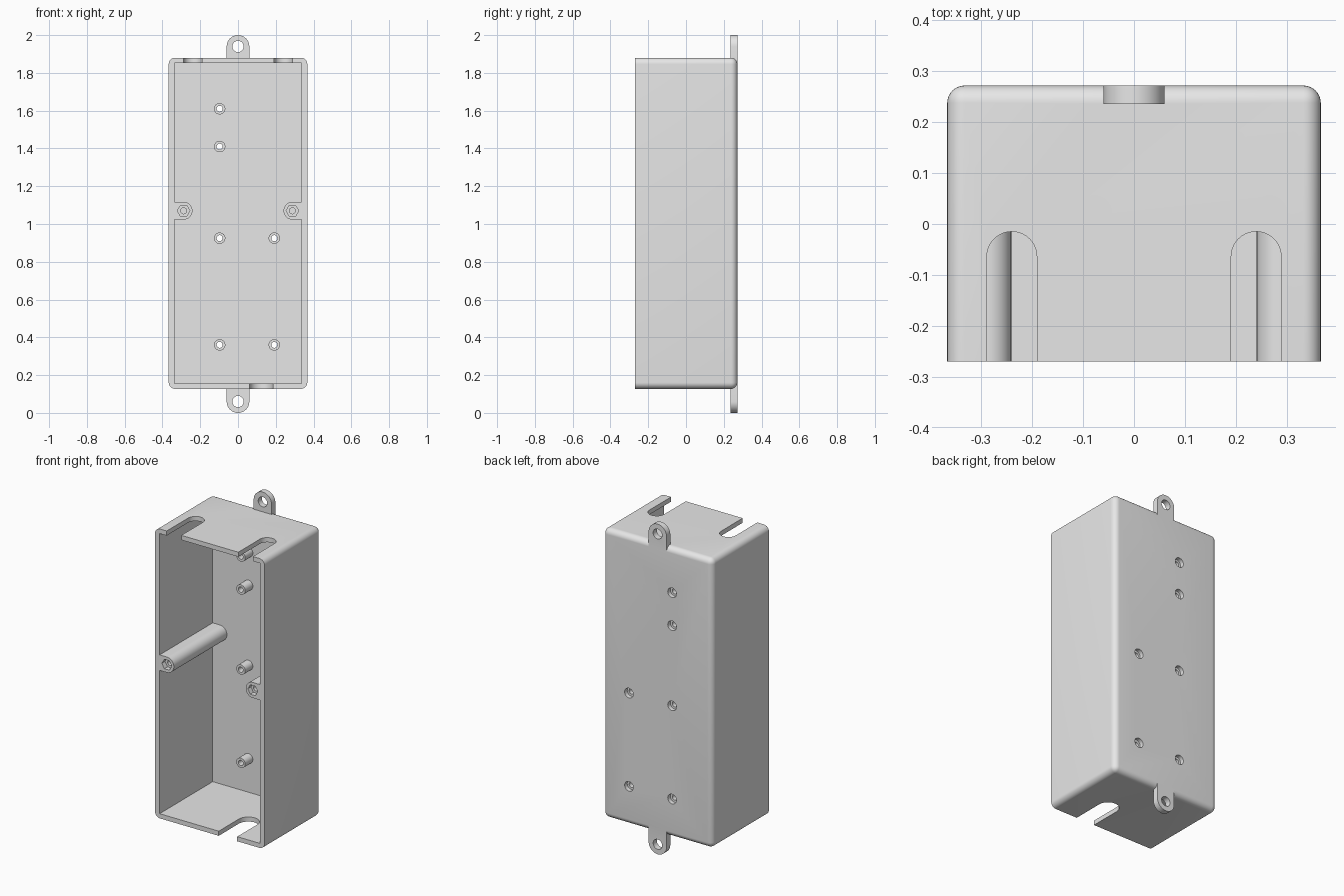
import bpy, bmesh, math

cube = bpy.data.objects.get("Cube")
if cube:
    bpy.data.objects.remove(cube, do_unlink=True)

# Main dimensions
HALF_W, FRONT, BACK = 0.367, -0.27, 0.272
BOTTOM, TOP = 0.127, 1.88
WALL, FLOOR = 0.031, 0.238


def make(name, bm):
    bmesh.ops.recalc_face_normals(bm, faces=bm.faces)
    mesh = bpy.data.meshes.new(name)
    bm.to_mesh(mesh)
    bm.free()
    obj = bpy.data.objects.new(name, mesh)
    bpy.context.collection.objects.link(obj)
    return obj


def prism(name, profile, axis, start, end):
    """Extrude a flat profile along y or z."""
    bm = bmesh.new()
    place = (lambda a, b, d: (a, d, b)) if axis == "y" else (lambda a, b, d: (a, b, d))
    low = [bm.verts.new(place(a, b, start)) for a, b in profile]
    high = [bm.verts.new(place(a, b, end)) for a, b in profile]
    bm.faces.new(low)
    bm.faces.new(high)
    n = len(profile)
    for i in range(n):
        j = (i + 1) % n
        bm.faces.new((low[i], low[j], high[j], high[i]))
    return make(name, bm)


def rect(w, b0, b1):
    return [(-w, b0), (w, b0), (w, b1), (-w, b1)]


def circle(a, b, r, n=32):
    return [(a + r * math.cos(math.tau * i / n), b + r * math.sin(math.tau * i / n))
            for i in range(n)]


def stadium(p, q, r, n=20):
    """Two half circles around p and q, joined by straight sides."""
    heading = math.atan2(q[1] - p[1], q[0] - p[0])
    pts = []
    for c, turn in ((p, math.pi / 2), (q, -math.pi / 2)):
        for i in range(n + 1):
            t = heading + turn + math.pi * i / n
            pts.append((c[0] + r * math.cos(t), c[1] + r * math.sin(t)))
    return pts


def combine(target, tool, operation="DIFFERENCE"):
    mod = target.modifiers.new("combine", "BOOLEAN")
    mod.operation, mod.solver, mod.object = operation, "EXACT", tool
    bpy.context.view_layer.objects.active = target
    bpy.ops.object.modifier_apply(modifier=mod.name)
    bpy.data.objects.remove(tool, do_unlink=True)


# Outer body, rounded everywhere except around the open front
box = prism("enclosure", rect(HALF_W, BOTTOM, TOP), "y", FRONT, BACK)
bm = bmesh.new()
bm.from_mesh(box.data)
edges = [e for e in bm.edges if any(v.co.y > 0 for v in e.verts)]
bmesh.ops.bevel(bm, geom=edges, offset=0.034, segments=8, profile=0.5, affect="EDGES")
bm.to_mesh(box.data)
bm.free()

# Mounting tabs, one strip running behind the body
combine(box, prism("tabs", stadium((0, 0.06), (0, 1.94), 0.06), "y", 0.236, BACK - 0.0002), "UNION")

# Cavity, with the lid posts and board standoffs left standing
cavity = prism("cavity", rect(HALF_W - WALL, BOTTOM + 0.028, TOP - 0.028), "y", FRONT - 0.1, FLOOR)
POST_X, POST_Z = 0.288, 1.07
STANDOFFS = [(-0.097, z) for z in (0.36, 0.925, 1.41, 1.61)] + [(0.192, z) for z in (0.36, 0.925)]
for side in (-1, 1):
    outline = stadium((side * POST_X, POST_Z), (side * 0.42, POST_Z), 0.047)
    combine(cavity, prism("post", outline, "y", FRONT - 0.2, BACK + 0.1))
for x, z in STANDOFFS:
    combine(cavity, prism("standoff", circle(x, z, 0.03), "y", 0.165, BACK + 0.1))
combine(box, cavity)

# Cable slots: two in the top wall, one in the bottom wall
for x, r, z in ((-0.24, 0.049, TOP), (0.24, 0.049, TOP), (0.122, 0.062, BOTTOM)):
    outline = stadium((x, -0.015 - r), (x, FRONT - 0.2), r)
    combine(box, prism("slot", outline, "z", z - 0.06, z + 0.06))

# Tab holes
for z in (0.06, 1.94):
    combine(box, prism("tab_hole", circle(0, z, 0.03), "y", 0.2, 0.3))

# Standoff screw holes with recesses at the back
for x, z in STANDOFFS:
    combine(box, prism("screw_hole", circle(x, z, 0.016, 24), "y", 0.1, 0.3))
    combine(box, prism("head_recess", circle(x, z, 0.029), "y", BACK - 0.025, 0.3))

# Post screw holes with hexagonal nut pockets
for side in (-1, 1):
    x = side * POST_X
    combine(box, prism("post_hole", circle(x, POST_Z, 0.016, 24), "y", FRONT - 0.1, FRONT + 0.2))
    combine(box, prism("nut_pocket", circle(x, POST_Z, 0.033, 6), "y", FRONT - 0.1, FRONT + 0.03))

# One grey plastic
grey = bpy.data.materials.new("grey_plastic")
grey.use_nodes = True
colour = (0.8, 0.8, 0.8, 1)
grey.diffuse_color = colour
grey.node_tree.nodes["Principled BSDF"].inputs["Base Color"].default_value = colour
box.data.materials.clear()
box.data.materials.append(grey)
for face in box.data.polygons:
    face.material_index = 0

bpy.ops.object.select_all(action="DESELECT")
box.select_set(True)
bpy.context.view_layer.objects.active = box
bpy.ops.object.shade_smooth_by_angle(angle=math.radians(30))
